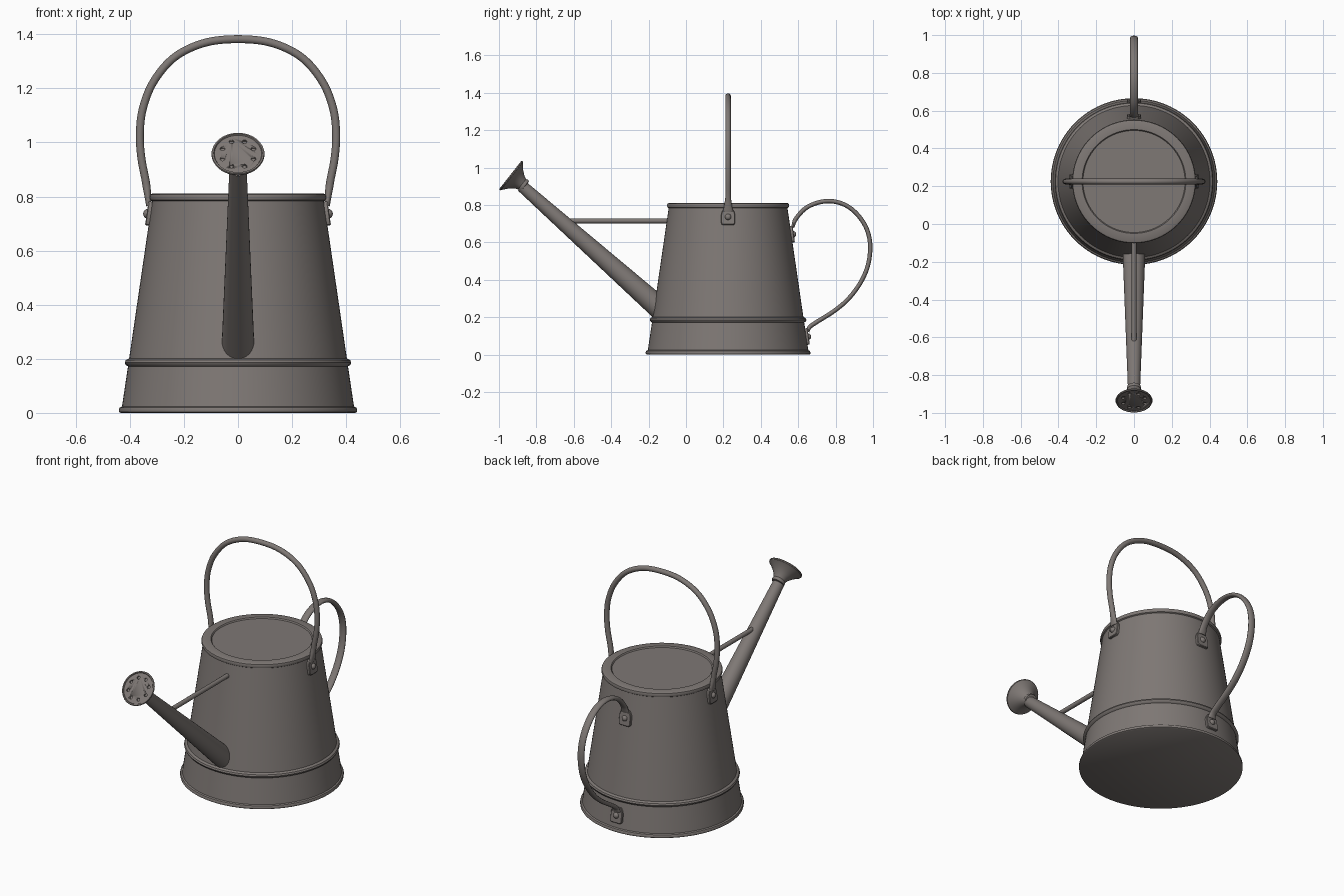
import bpy, bmesh, math
from mathutils import Vector, Matrix

if "Cube" in bpy.data.objects:
    bpy.data.objects.remove(bpy.data.objects["Cube"])

CY = 0.225                      # body axis position in y
metal = bpy.data.materials.new("warm_grey_metal")
metal.diffuse_color = (0.21, 0.188, 0.177, 1)
metal.use_nodes = True
metal.node_tree.nodes["Principled BSDF"].inputs["Base Color"].default_value = metal.diffuse_color


def wall(z):
    return 0.432 - 0.146 * z


def finish(name, bm, angle=35):
    bmesh.ops.remove_doubles(bm, verts=bm.verts, dist=1e-5)
    bmesh.ops.recalc_face_normals(bm, faces=bm.faces)
    me = bpy.data.meshes.new(name)
    bm.to_mesh(me)
    bm.free()
    me.materials.append(metal)
    ob = bpy.data.objects.new(name, me)
    bpy.context.collection.objects.link(ob)
    bpy.ops.object.select_all(action='DESELECT')
    ob.select_set(True)
    bpy.context.view_layer.objects.active = ob
    bpy.ops.object.shade_smooth_by_angle(angle=math.radians(angle))
    return ob


def skin(bm, rings, caps=True):
    vr = [[bm.verts.new(p) for p in r] for r in rings]
    n = len(vr[0])
    for a, b in zip(vr, vr[1:]):
        for i in range(n):
            bm.faces.new((a[i], a[(i + 1) % n], b[(i + 1) % n], b[i]))
    if caps:
        bm.faces.new(vr[0])
        bm.faces.new(vr[-1])


def lathe(name, profile, mat, n=32):
    bm = bmesh.new()
    skin(bm, [[mat @ Vector((r * math.cos(2 * math.pi * i / n),
                             r * math.sin(2 * math.pi * i / n), t)) for i in range(n)]
              for r, t in profile])
    return finish(name, bm)


def frame(origin, axis):
    return Matrix.Translation(origin) @ Vector(axis).to_track_quat('Z', 'Y').to_matrix().to_4x4()


def smooth_path(pts, steps=8):
    p = [Vector(q) for q in pts]
    p = [2 * p[0] - p[1]] + p + [2 * p[-1] - p[-2]]
    out = []
    for a, b, c, d in zip(p, p[1:], p[2:], p[3:]):
        for k in range(steps):
            t = k / steps
            out.append(0.5 * (2 * b + (c - a) * t + (2 * a - 5 * b + 4 * c - d) * t * t
                              + (3 * b - a - 3 * c + d) * t ** 3))
    return out + [p[-2]]


def sweep(name, pts, side, ra, rb, n=14):
    # elliptical bar along a planar path, flattened at both ends
    path, side = smooth_path(pts), Vector(side)
    rings = []
    for i, c in enumerate(path):
        tan = (path[min(i + 1, len(path) - 1)] - path[max(i - 1, 0)]).normalized()
        nor = tan.cross(side)
        f = max(0, 1 - min(i, len(path) - 1 - i) / 7)
        rings.append([c + side * math.cos(2 * math.pi * k / n) * (ra + (0.026 - ra) * f)
                      + nor * math.sin(2 * math.pi * k / n) * rb * (1 - 0.3 * f)
                      for k in range(n)])
    bm = bmesh.new()
    skin(bm, rings)
    return finish(name, bm, 50)


def bracket(name, az, z):
    # riveted plate lying on the sloped wall
    out = Vector((math.cos(az), math.sin(az), 0))
    nor = (out + Vector((0, 0, 0.146))).normalized()
    u = Vector((-math.sin(az), math.cos(az), 0))
    v = nor.cross(u)
    o = Vector((0, CY, z)) + out * wall(z)
    half = [(0.027, -0.043), (0.034, -0.039), (0.037, -0.031), (0.037, 0.012),
            (0.033, 0.028), (0.022, 0.046)]
    outline = half + [(-a, b) for a, b in reversed(half)]
    bm = bmesh.new()
    skin(bm, [[o + u * a * s + v * b * s + nor * h for a, b in outline]
              for h, s in ((-0.012, 1), (0.010, 1), (0.013, 0.93))])
    finish(name, bm, 30)
    dome = [(0.017 * math.cos(a), 0.012 + 0.014 * math.sin(a))
            for a in (0, 0.4, 0.8, 1.15, 1.45)]
    m = Matrix.Translation(o) @ nor.to_track_quat('Z', 'Y').to_matrix().to_4x4()
    lathe(name + "_rivet", dome, m, 16)


# body with base flange, bead and rolled rim
lathe("body", [(0.434, 0), (0.440, 0.004), (0.441, 0.012), (0.437, 0.02), (0.429, 0.024),
               (wall(0.172), 0.172), (0.415, 0.177), (0.419, 0.186), (0.415, 0.195),
               (wall(0.202), 0.202), (wall(0.783), 0.783), (0.324, 0.787), (0.327, 0.797),
               (0.324, 0.807), (0.316, 0.811), (0.275, 0.811), (0.271, 0.806), (0.270, 0.804)],
      Matrix.Translation((0, CY, 0)), 96)

# spout
s0, s1 = Vector((0, -0.10, 0.212)), Vector((0, -0.876, 0.900))
lathe("spout", [(0.062, 0), (0.032, (s1 - s0).length)], frame(s0, s1 - s0))

# sprinkler rose with drilled holes
rose_m = frame((0, -0.867, 0.904), (0, -0.786, 0.618))
rose = lathe("rose", [(0.030, -0.008), (0.036, -0.006), (0.038, 0.002), (0.035, 0.012),
                      (0.043, 0.03), (0.064, 0.055), (0.088, 0.076), (0.096, 0.081),
                      (0.098, 0.086), (0.096, 0.091), (0.090, 0.092), (0.087, 0.087)],
             rose_m, 48)
bm = bmesh.new()
for k in range(8):
    a = math.pi / 8 + k * math.pi / 4
    bmesh.ops.create_cone(bm, cap_ends=True, segments=14, radius1=0.009, radius2=0.009, depth=0.03,
                          matrix=rose_m @ Matrix.Translation(
                              (0.062 * math.cos(a), 0.062 * math.sin(a), 0.093)))
cutter = finish("hole_cutter", bm)
cutter.hide_render = True
cutter.hide_set(True)
mod = rose.modifiers.new("holes", 'BOOLEAN')
mod.operation = 'DIFFERENCE'
mod.solver = 'EXACT'
mod.object = cutter
bpy.context.view_layer.objects.active = rose
bpy.ops.object.modifier_apply(modifier="holes")
bpy.data.objects.remove(cutter)

# brace between body and spout
lathe("brace", [(0.013, 0), (0.013, 0.53)], frame((0, -0.09, 0.715), (0, -1, 0)), 16)

# top carrying handle
right = [(0.329, 0.765), (0.340, 0.85), (0.357, 0.94), (0.363, 1.03), (0.352, 1.125),
         (0.312, 1.225), (0.235, 1.315), (0.125, 1.368)]
arch = right + [(0, 1.382)] + [(-x, z) for x, z in reversed(right)]
sweep("top_handle", [(x, CY, z) for x, z in arch], (0, 1, 0), 0.015, 0.015)

# rear handle
loop = [(0.570, 0.680), (0.588, 0.727), (0.640, 0.783), (0.710, 0.814), (0.783, 0.820),
        (0.857, 0.797), (0.920, 0.745), (0.967, 0.670), (0.985, 0.580), (0.972, 0.475),
        (0.930, 0.380), (0.865, 0.295), (0.790, 0.232), (0.700, 0.175), (0.662, 0.148),
        (0.651, 0.122)]
sweep("rear_handle", [(0, y, z) for y, z in loop], (1, 0, 0), 0.021, 0.012)

# riveted brackets
bracket("right_bracket", 0, 0.735)
bracket("left_bracket", math.pi, 0.735)
bracket("rear_upper_bracket", math.pi / 2, 0.642)
bracket("rear_lower_bracket", math.pi / 2, 0.095)
